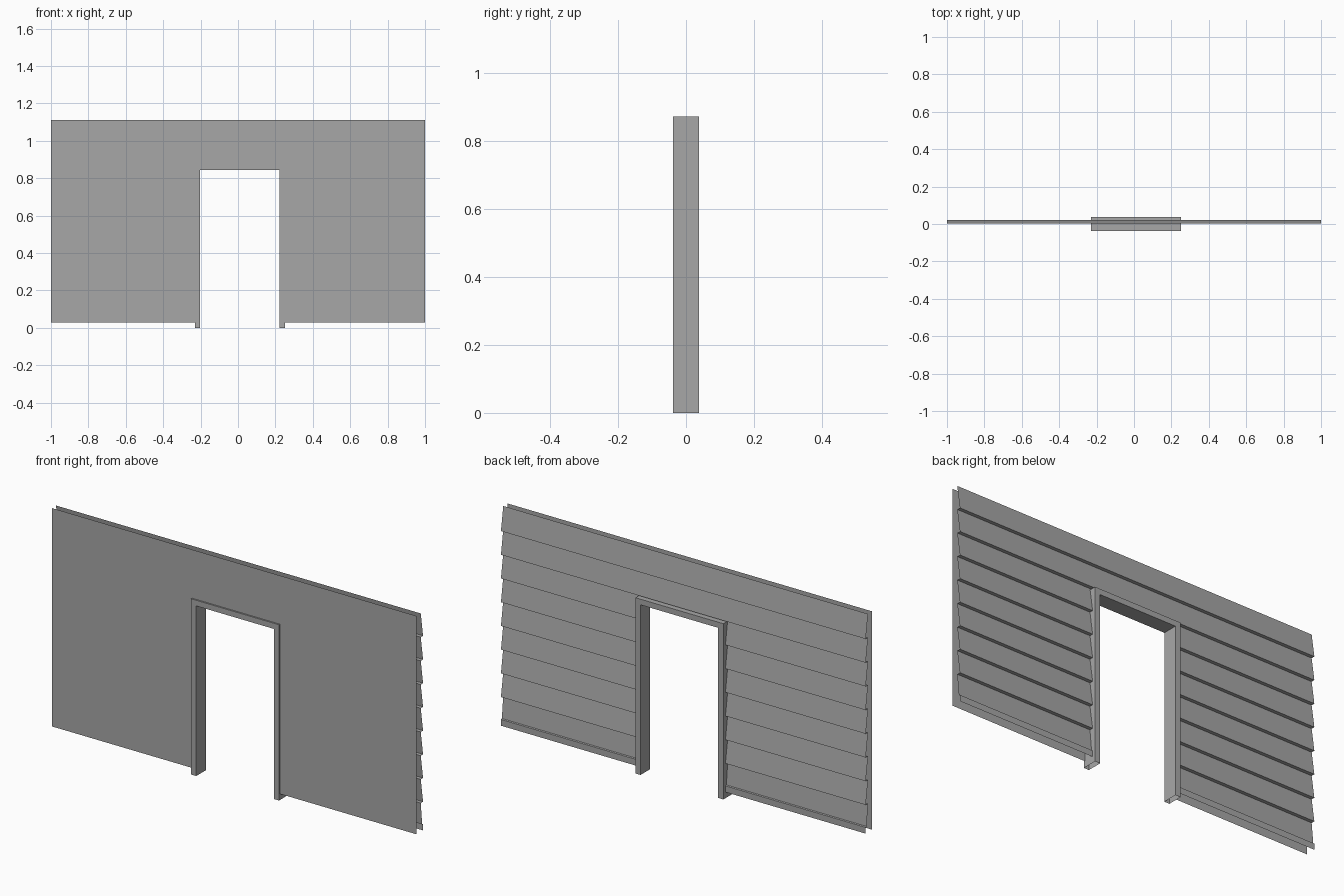
import bpy
import bmesh

cube = bpy.data.objects.get("Cube")
if cube:
    bpy.data.objects.remove(cube, do_unlink=True)

# One plain grey for the whole wall
grey = bpy.data.materials.new("plain grey")
grey.use_nodes = True
colour = (0.39, 0.39, 0.39, 1)
grey.diffuse_color = colour
grey.node_tree.nodes["Principled BSDF"].inputs["Base Color"].default_value = colour

BOTTOM, TOP = 0.03, 1.112
BOARDS = 9
PITCH = 0.1175
# Door frame: outer edges and thickness
LEFT, RIGHT, HEAD, TRIM = -0.231, 0.251, 0.871, 0.028
DEPTH = 0.0375


def finish(name, bm):
    mesh = bpy.data.meshes.new(name)
    bm.to_mesh(mesh)
    bm.free()
    mesh.materials.append(grey)
    obj = bpy.data.objects.new(name, mesh)
    bpy.context.collection.objects.link(obj)
    return obj


def cut_doorway(bm):
    """Slice along the doorway and remove the faces inside it."""
    inset = TRIM / 2
    x0, x1, z1 = LEFT + inset, RIGHT - inset, HEAD - inset
    for co, no in (((x0, 0, 0), (1, 0, 0)), ((x1, 0, 0), (1, 0, 0)),
                   ((0, 0, z1), (0, 0, 1))):
        geom = bm.verts[:] + bm.edges[:] + bm.faces[:]
        bmesh.ops.bisect_plane(bm, geom=geom, plane_co=co, plane_no=no)
    inside = []
    for f in bm.faces:
        c = f.calc_center_median()
        if x0 < c.x < x1 and c.z < z1:
            inside.append(f)
    bmesh.ops.delete(bm, geom=inside, context='FACES')


def wall_sheet(name, profile, flip):
    """Sweep an open (y, z) profile along the wall's length."""
    bm = bmesh.new()
    rows = [[bm.verts.new((x, y, z)) for x in (-1, 1)] for y, z in profile]
    for upper, lower in zip(rows, rows[1:]):
        f = bm.faces.new((upper[0], upper[1], lower[1], lower[0]))
        if flip:
            f.normal_flip()
    cut_doorway(bm)
    return finish(name, bm)


# Flat inner lining, close behind the front of the door frame
wall_sheet("inner_lining", [(-0.03, TOP), (-0.03, BOTTOM)], True)

# Lapped boards on the back, each leaning out to a drip ledge
INNER, OUTER = 0.003, 0.021
profile = []
for i in range(BOARDS - 1):
    top = TOP - i * PITCH
    profile += [(INNER, top), (OUTER, top - PITCH)]
# Last board, ending on a base strip that stands proud of it
STRIP = 0.063
profile += [(INNER, TOP - (BOARDS - 1) * PITCH), (0.014, STRIP),
            (OUTER, STRIP - 0.002), (OUTER, BOTTOM)]
wall_sheet("lapped_siding", profile, False)

# Door frame: two jambs and a head in one U shape, open underneath
outline = [(LEFT, 0), (LEFT + TRIM, 0), (LEFT + TRIM, HEAD - TRIM),
           (RIGHT - TRIM, HEAD - TRIM), (RIGHT - TRIM, 0), (RIGHT, 0),
           (RIGHT, HEAD), (LEFT, HEAD)]
bm = bmesh.new()
face = bm.faces.new([bm.verts.new((x, -DEPTH, z)) for x, z in outline])
result = bmesh.ops.extrude_face_region(bm, geom=[face], use_keep_orig=True)
moved = [v for v in result["geom"] if isinstance(v, bmesh.types.BMVert)]
bmesh.ops.translate(bm, verts=moved, vec=(0, 2 * DEPTH, 0))
bmesh.ops.recalc_face_normals(bm, faces=bm.faces[:])
feet = [f for f in bm.faces if all(v.co.z < 0.001 for v in f.verts)]
bmesh.ops.delete(bm, geom=feet, context='FACES_ONLY')
finish("door_frame", bm)
